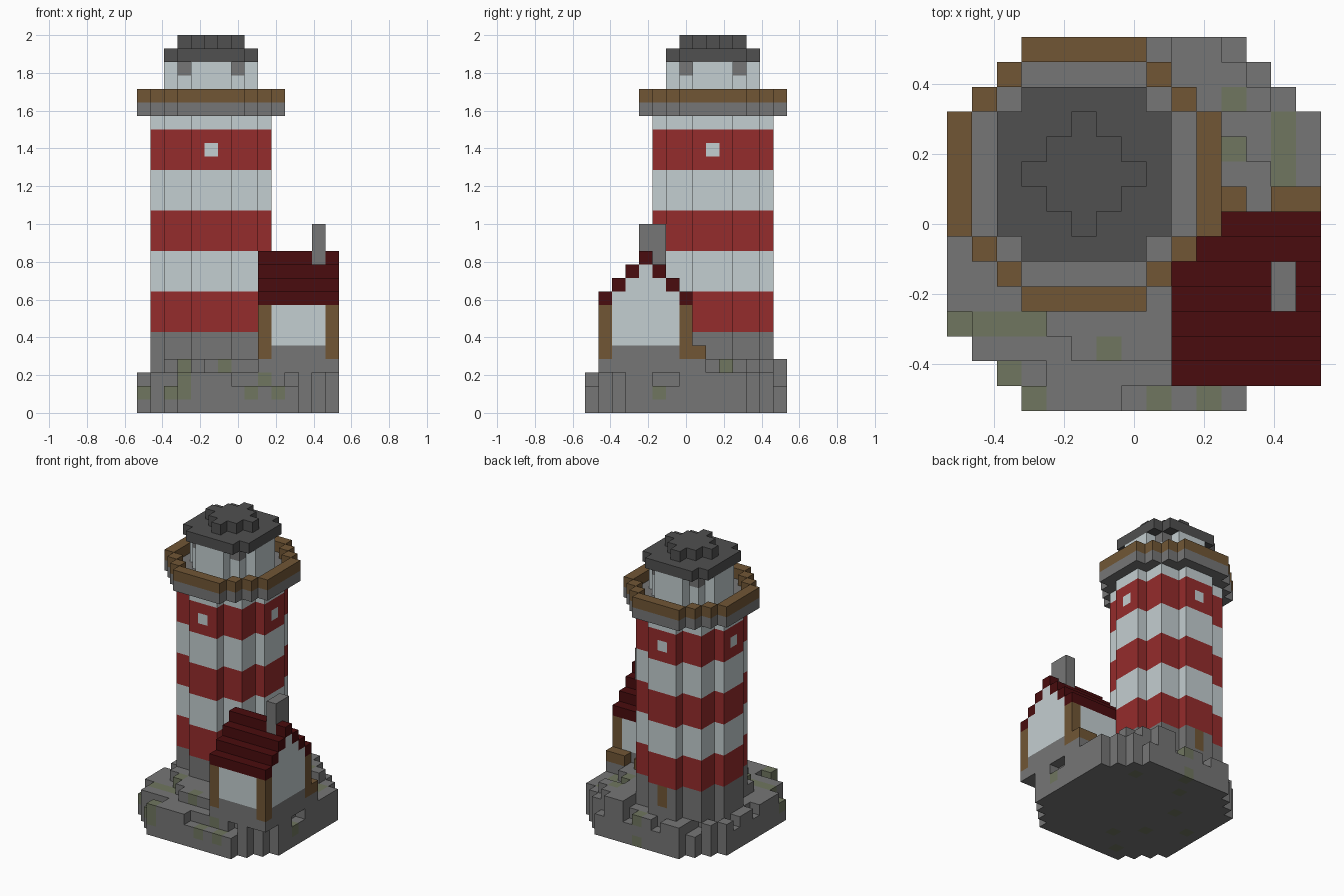
import bpy, bmesh, random
from mathutils import Vector

random.seed(4)
cube = bpy.data.objects.get("Cube")
if cube:
    bpy.data.objects.remove(cube, do_unlink=True)

U = 1 / 14          # edge length of one block
TX, TY = 5, 9       # block column of the tower's axis


def material(name, rgb):
    m = bpy.data.materials.new(name)
    m.use_nodes = True
    m.diffuse_color = (*rgb, 1)
    bsdf = m.node_tree.nodes["Principled BSDF"]
    bsdf.inputs["Base Color"].default_value = (*rgb, 1)
    bsdf.inputs["Roughness"].default_value = 0.9
    return m


PALETTE = {
    "stone": material("stone grey", (0.18, 0.18, 0.18)),
    "moss": material("mossy stone", (0.16, 0.18, 0.115)),
    "white": material("white plaster", (0.55, 0.62, 0.635)),
    "red": material("red paint", (0.30, 0.025, 0.025)),
    "wood": material("brown wood", (0.165, 0.094, 0.036)),
    "tile": material("dark red tile", (0.068, 0.0037, 0.0044)),
    "slate": material("dark slate", (0.08, 0.08, 0.08)),
}
NAMES = list(PALETTE)


def build(name, cells):
    """Make one mesh from blocks {(i, j, k): colour}, keeping only outer faces."""
    bm = bmesh.new()
    for cell, colour in cells.items():
        centre = Vector((cell[0] - 7, cell[1] - 7, cell[2] + 0.5))
        for axis in range(3):
            for side in (-1, 1):
                step = [0, 0, 0]
                step[axis] = side
                if tuple(c + s for c, s in zip(cell, step)) in cells:
                    continue
                n = Vector(step)
                u = Vector([float(a == (axis + 1) % 3) for a in range(3)])
                v = n.cross(u)
                corners = (-u - v, u - v, u + v, v - u)
                face = bm.faces.new([bm.verts.new((centre + (n + c) / 2) * U)
                                     for c in corners])
                face.material_index = NAMES.index(colour)
    bmesh.ops.remove_doubles(bm, verts=bm.verts, dist=U / 100)
    # keep only the colours this part uses
    used = sorted({f.material_index for f in bm.faces})
    for f in bm.faces:
        f.material_index = used.index(f.material_index)
    mesh = bpy.data.meshes.new(name)
    bm.to_mesh(mesh)
    bm.free()
    for idx in used:
        mesh.materials.append(PALETTE[NAMES[idx]])
    obj = bpy.data.objects.new(name, mesh)
    bpy.context.collection.objects.link(obj)
    return obj


def disc(r2, ci=TX, cj=TY):
    """Block columns within a squared radius of a centre."""
    return [(i, j) for i in range(15) for j in range(15)
            if (i - ci) ** 2 + (j - cj) ** 2 <= r2]


def stack(columns, low, high, colour):
    return {(i, j, k): colour for i, j in columns for k in range(low, high)}


# rocky island: stepped disc with uneven edge and moss
mossy = {(0, 3), (1, 3), (3, 3), (2, 1), (3, 0), (8, 0), (10, 0), (11, 12),
         (13, 9), (13, 10), (13, 11), (14, 5)}
island = {}
for i, j in disc(65, 7, 7):
    r2 = (i - 7) ** 2 + (j - 7) ** 2
    height = 4 if r2 <= 30 and i > 1 else 3
    if r2 > 46 and random.random() < 0.3:
        height = 2
    if j == 0:
        height = 3 if i < 7 else 2
    if (i >= 9 and j >= 12 and r2 < 60) or (i > 9 and j == 8):
        height = 4
    for k in range(height):
        moss = (i, j) in mossy and k > 0 or random.random() < 0.05
        island[i, j, k] = "moss" if moss else "stone"
build("rock_island", island)

# striped tower with stone foot, four windows and a back door
tower = stack(disc(18), 3, 6, "stone")
for n, low in enumerate(range(6, 22, 3)):
    tower.update(stack(disc(18), low, min(low + 3, 22),
                       "white" if n % 2 else "red"))
for dx, dy in ((4, 0), (-4, 0), (0, 4), (0, -4)):
    tower[TX + dx, TY + dy, 19] = "white"
for k in (4, 5):
    tower[TX, TY + 4, k] = "wood"
build("striped_tower", tower)

# gallery floor and its railing ring
build("gallery_floor", stack(disc(29), 22, 23, "stone"))
ring = [c for c in disc(29) if c not in disc(20) ]
build("gallery_railing", stack(ring, 23, 24, "wood"))

# lantern room with stone corner brackets, then its roof
lantern = stack(disc(10), 23, 26, "white")
for sx in (-2, 2):
    for sy in (-2, 2):
        lantern[TX + sx, TY + sy, 25] = "stone"
build("lantern_room", lantern)
roof = stack(disc(13), 26, 27, "slate")
roof.update(stack(disc(4), 27, 28, "slate"))
build("lantern_roof", roof)

# keeper's house: footing, plaster walls, corner posts
house, house_roof = {}, {}
for i in range(9, 15):
    for j in range(1, 8):
        eave = 11 - abs(j - 4)
        post = i in (9, 14) and j in (1, 7)
        for k in range(3, eave):
            if post and k > 3:
                house[i, j, k] = "wood"
            else:
                house[i, j, k] = "stone" if k < 5 else "white"
        # stepped gable roof, leaving room for the chimney
        if not (i == 13 and j == 4):
            house_roof[i, j, eave] = "tile"
build("house_walls", house)
build("house_roof", house_roof)
build("chimney", stack([(13, 4), (13, 5)], 11, 14, "stone"))

# low wooden fence with a gap behind the house
build("yard_fence", stack([(11, 8), (13, 8), (14, 8)], 4, 5, "wood"))
